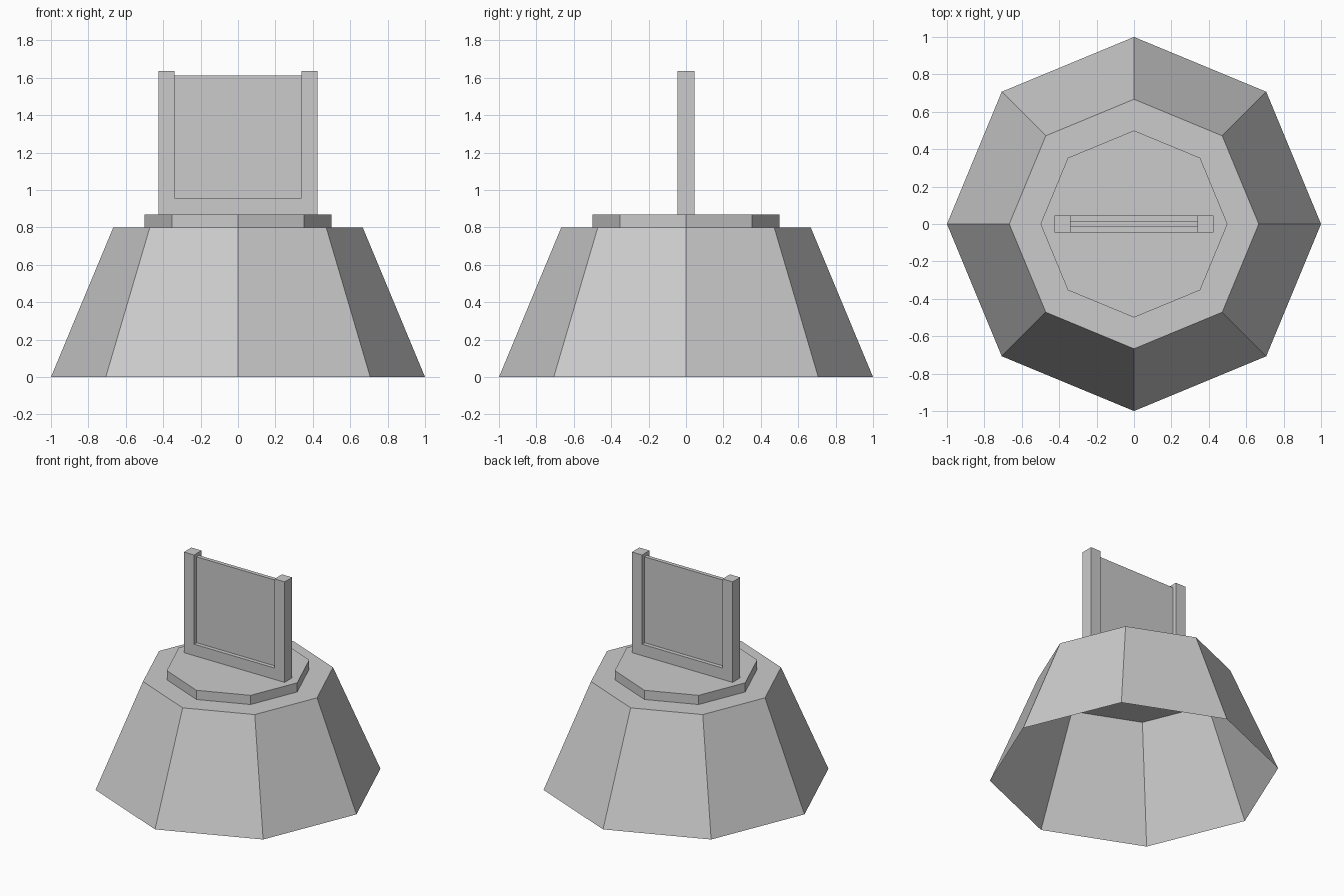
import bpy, bmesh

if "Cube" in bpy.data.objects:
    bpy.data.objects.remove(bpy.data.objects["Cube"])


def finish(name, bm):
    bmesh.ops.recalc_face_normals(bm, faces=bm.faces)
    mesh = bpy.data.meshes.new(name)
    bm.to_mesh(mesh)
    bm.free()
    obj = bpy.data.objects.new(name, mesh)
    bpy.context.collection.objects.link(obj)
    return obj


def octagon(name, r_bottom, r_top, z0, z1, open_bottom=False):
    bm = bmesh.new()
    bmesh.ops.create_cone(bm, cap_ends=True, segments=8, radius1=r_bottom,
                          radius2=r_top, depth=z1 - z0)
    bmesh.ops.translate(bm, verts=bm.verts, vec=(0, 0, (z0 + z1) / 2))
    if open_bottom:
        low = [f for f in bm.faces if all(v.co.z < z0 + 1e-4 for v in f.verts)]
        bmesh.ops.delete(bm, geom=low, context='FACES_ONLY')
    finish(name, bm)


def extruded(name, profile, half_depth):
    # Front-view (x, z) outline, extruded evenly about y = 0
    bm = bmesh.new()
    face = bm.faces.new([bm.verts.new((x, -half_depth, z)) for x, z in profile])
    ext = bmesh.ops.extrude_face_region(bm, geom=[face], use_keep_orig=True)
    verts = [g for g in ext["geom"] if isinstance(g, bmesh.types.BMVert)]
    bmesh.ops.translate(bm, verts=verts, vec=(0, 2 * half_depth, 0))
    finish(name, bm)


# Hollow tapered base, open underneath
octagon("base_shell", 1.0, 0.667, 0.0, 0.8, open_bottom=True)

# Low octagonal step on top
octagon("plinth", 0.5, 0.5, 0.8, 0.87)

# U-shaped frame: two posts joined by a bottom rail
half = [(0.425, 0.87), (0.425, 1.637), (0.34, 1.637), (0.34, 0.957)]
extruded("panel_frame", half + [(-x, z) for x, z in reversed(half)], 0.045)

# Thin recessed panel between the posts
extruded("panel", [(-0.34, 0.957), (0.34, 0.957), (0.34, 1.612), (-0.34, 1.612)], 0.015)
